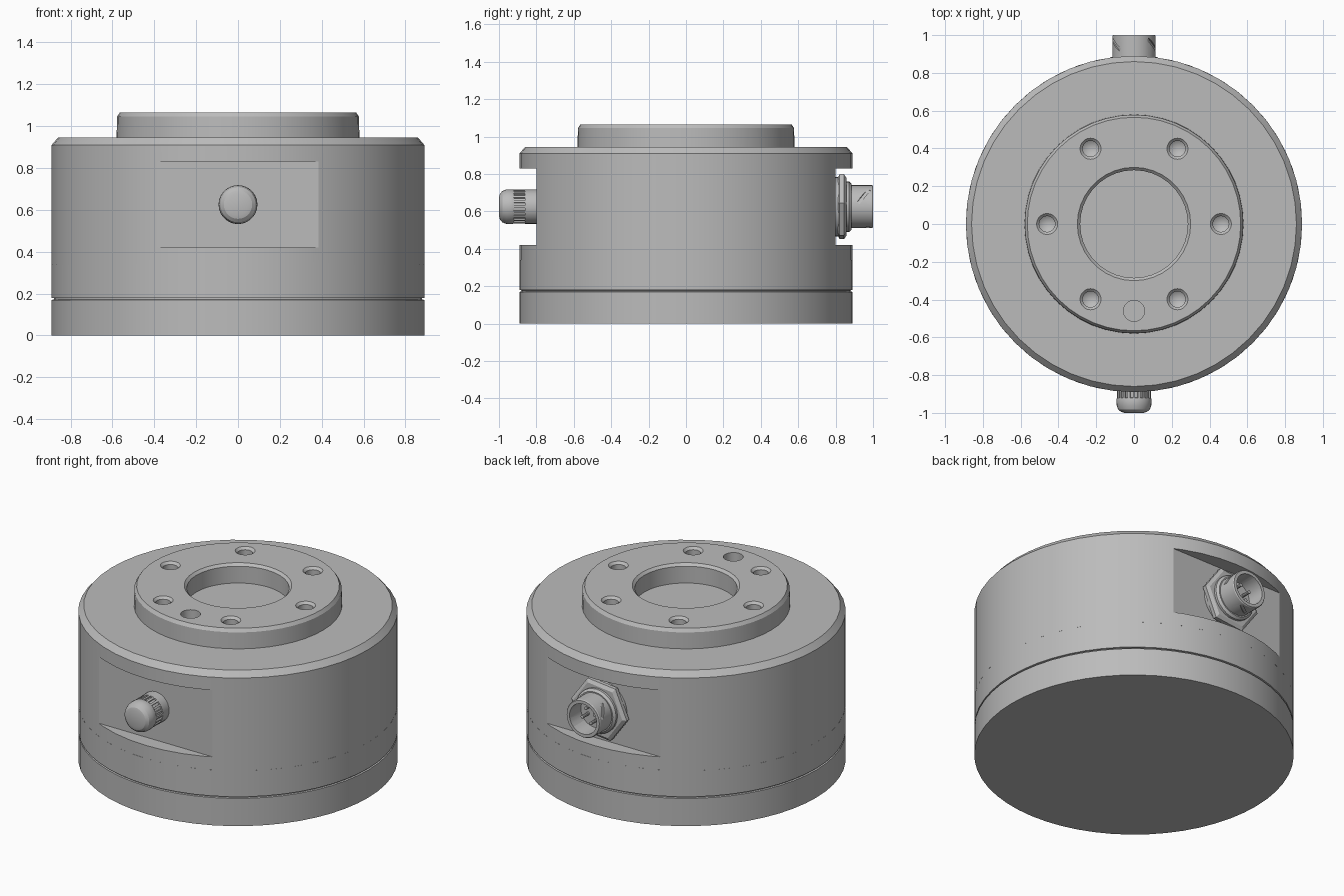
import bpy, bmesh, math
from mathutils import Matrix

if "Cube" in bpy.data.objects:
    bpy.data.objects.remove(bpy.data.objects["Cube"])

metal = bpy.data.materials.new("satin grey metal")
metal.use_nodes = True
GREY = (0.5, 0.5, 0.5, 1)
metal.diffuse_color = GREY
metal.node_tree.nodes["Principled BSDF"].inputs["Base Color"].default_value = GREY

AXIS_Z = 0.625                                        # height of both side fittings
FRONT = Matrix.Translation((0, 0, AXIS_Z)) @ Matrix.Rotation(math.pi / 2, 4, 'X')
BACK = Matrix.Translation((0, 0, AXIS_Z)) @ Matrix.Rotation(-math.pi / 2, 4, 'X')


def finish(bm, name, matrix=Matrix()):
    bmesh.ops.recalc_face_normals(bm, faces=bm.faces)
    bm.transform(matrix)
    mesh = bpy.data.meshes.new(name)
    bm.to_mesh(mesh)
    bm.free()
    mesh.materials.append(metal)
    mesh.shade_smooth()
    mesh.set_sharp_from_angle(angle=math.radians(20))
    obj = bpy.data.objects.new(name, mesh)
    bpy.context.collection.objects.link(obj)
    return obj


def lathe(name, profile, sides, matrix=Matrix(), turn=0.0):
    """Revolve (radius, height) points about z; radius 0 closes to a point."""
    bm = bmesh.new()
    rings = []
    for r, h in profile:
        count = sides if r else 1
        rings.append([bm.verts.new((r * math.cos(a), r * math.sin(a), h))
                      for a in (turn + math.tau * i / sides for i in range(count))])
    for low, high in zip(rings, rings[1:]):
        for i in range(sides):
            j = (i + 1) % sides
            quad = [low[i % len(low)], low[j % len(low)],
                    high[j % len(high)], high[i % len(high)]]
            bm.faces.new(list(dict.fromkeys(quad)))
    for ring in (rings[0], rings[-1]):
        if len(ring) > 1:
            bm.faces.new(ring)
    return finish(bm, name, matrix)


def box(name, centre, size, matrix=Matrix()):
    bm = bmesh.new()
    bmesh.ops.create_cube(bm, size=1)
    bm.transform(Matrix.Translation(centre) @ Matrix.Diagonal((*size, 1)))
    return finish(bm, name, matrix)


def cut(obj, cutters):
    """Subtract the cutters, bake the result and remove them."""
    for cutter in cutters:
        mod = obj.modifiers.new("cut", 'BOOLEAN')
        mod.operation = 'DIFFERENCE'
        mod.solver = 'EXACT'
        mod.object = cutter
    graph = bpy.context.evaluated_depsgraph_get()
    graph.update()
    mesh = bpy.data.meshes.new_from_object(obj.evaluated_get(graph))
    obj.modifiers.clear()
    obj.data = mesh
    mesh.shade_smooth()
    mesh.set_sharp_from_angle(angle=math.radians(20))
    for cutter in cutters:
        bpy.data.objects.remove(cutter)


# Housing: grooved base ring and upper drum with two flat pockets
lathe("base_ring", [(0, 0), (0.89, 0), (0.89, 0.17), (0.88, 0.172), (0.88, 0.178),
                    (0.89, 0.18), (0.89, 0.34), (0, 0.34)], 56)
drum = lathe("drum", [(0, 0.34), (0.89, 0.34), (0.89, 0.91), (0.86, 0.945), (0, 0.945)], 48)
cut(drum, [box("pocket", (0, s * 1.0, 0.625), (2, 0.4, 0.41)) for s in (-1, 1)])

# Mounting flange with chamfered bore, bolt circle and dowel hole
flange = lathe("mounting_flange", [(0, 0.94), (0.58, 0.94), (0.578, 1.045),
                                   (0.565, 1.065), (0, 1.065)], 48)
holes = [lathe("bore", [(0, 0.947), (0.285, 0.947), (0.285, 1.05), (0.305, 1.07), (0, 1.07)], 36)]
for i in range(6):
    a = math.tau * i / 6
    place = Matrix.Translation((0.46 * math.cos(a), 0.46 * math.sin(a), 1.065))
    holes.append(lathe("bolt_hole", [(0, -0.118), (0.042, -0.09), (0.042, -0.014),
                                     (0.062, 0.006), (0, 0.006)], 20, place))
holes.append(lathe("dowel_hole", [(0, -0.1), (0.056, -0.1), (0.056, 0.01), (0, 0.01)], 20,
                   Matrix.Translation((0, -0.46, 1.065))))
cut(flange, holes)

# Front valve cap: neck, ribbed grip and rounded end
lathe("cap_neck", [(0, 0.78), (0.083, 0.78), (0.083, 0.925), (0, 0.925)], 28, FRONT)
lathe("cap_end", [(0, 0.915), (0.09, 0.92), (0.093, 0.93), (0.092, 0.96), (0.084, 0.982),
                  (0.068, 0.995), (0.05, 1.0), (0, 1.0)], 28, FRONT)
lathe("cap_collar", [(0, 0.79), (0.092, 0.79), (0.092, 0.86), (0, 0.86)], 28, FRONT)
for i in range(20):
    box("cap_rib", (0.084, 0, 0.89), (0.014, 0.013, 0.065),
        FRONT @ Matrix.Rotation(math.tau * i / 20, 4, 'Z'))

# Rear connector: washer, hex nut, threaded neck and bayonet barrel
lathe("connector_washer", [(0, 0.79), (0.16, 0.79), (0.16, 0.82), (0, 0.82)], 28, BACK)
lathe("connector_nut", [(0, 0.812), (0.172, 0.812), (0.19, 0.822), (0.19, 0.845),
                        (0.168, 0.858), (0, 0.858)], 6, BACK, math.radians(-6))
lathe("connector_neck", [(0, 0.85), (0.135, 0.85), (0.135, 0.872), (0.122, 0.885),
                         (0, 0.885)], 28, BACK)
barrel = lathe("connector_barrel", [(0, 0.86), (0.115, 0.86), (0.115, 0.994),
                                    (0.111, 1.0), (0, 1.0)], 32, BACK)
cutters = [lathe("socket", [(0, 0.89), (0.092, 0.89), (0.092, 1.01), (0, 1.01)], 32, BACK)]
for i in range(3):
    turn = BACK @ Matrix.Rotation(math.tau * i / 3 + math.pi / 2, 4, 'Z')
    slant = Matrix.Translation((0.118, 0, 0.95)) @ Matrix.Rotation(math.radians(-35), 4, 'X')
    cutters.append(box("slot", (0, 0, 0), (0.024, 0.1, 0.018), turn @ slant))
cut(barrel, cutters)
for i in range(4):
    a = math.tau * i / 4 + 0.4
    lathe("contact_pin", [(0, 0.88), (0.01, 0.88), (0.01, 0.95), (0, 0.955)], 10,
          BACK @ Matrix.Translation((0.045 * math.cos(a), 0.045 * math.sin(a), 0)))
